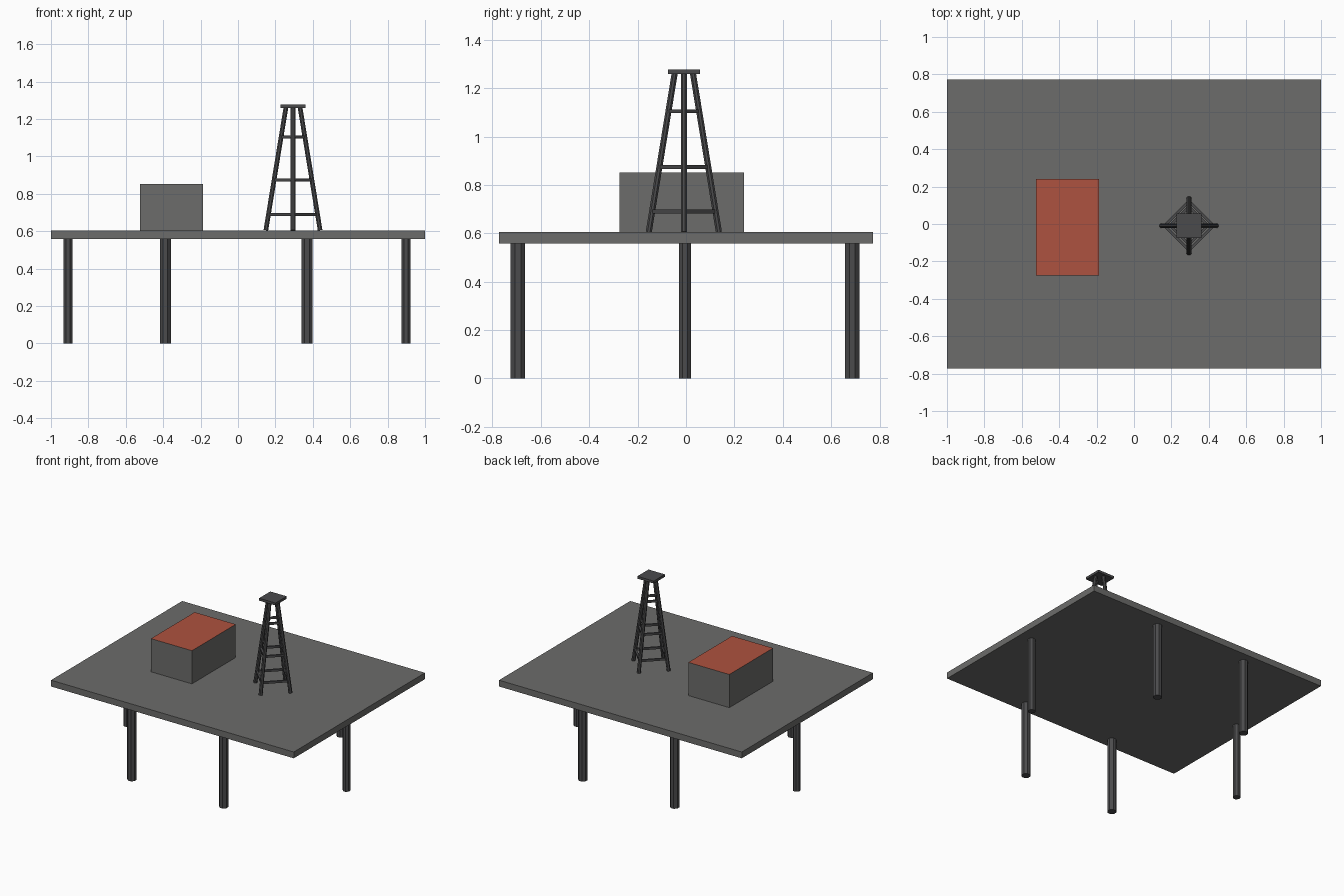
import bpy, bmesh, math
from mathutils import Vector

default = bpy.data.objects.get("Cube")
if default:
    bpy.data.objects.remove(default, do_unlink=True)


def material(name, r, g, b):
    m = bpy.data.materials.new(name)
    m.use_nodes = True
    m.diffuse_color = (r, g, b, 1)
    m.node_tree.nodes["Principled BSDF"].inputs["Base Color"].default_value = (r, g, b, 1)
    return m


GREY = material("concrete grey", 0.15, 0.15, 0.145)
DARK = material("dark steel", 0.07, 0.07, 0.073)
RED = material("rust red", 0.42, 0.085, 0.05)


def finish(bm, name, *mats):
    mesh = bpy.data.meshes.new(name)
    bm.normal_update()
    bm.to_mesh(mesh)
    bm.free()
    for m in mats:
        mesh.materials.append(m)
    ob = bpy.data.objects.new(name, mesh)
    bpy.context.collection.objects.link(ob)
    return ob


def box(name, lo, hi, *mats):
    """Axis-aligned box; a second material goes on the top face."""
    bm = bmesh.new()
    bmesh.ops.create_cube(bm, size=1)
    for v in bm.verts:
        v.co = [(a + b) / 2 + c * (b - a) for a, b, c in zip(lo, hi, v.co)]
    bm.normal_update()
    if len(mats) > 1:
        for f in bm.faces:
            f.material_index = int(f.normal.z > 0.9)
    return finish(bm, name, *mats)


def bar(bm, a, b, radius, sides):
    """Straight prism from a to b with flat sides facing the axes."""
    a, b = Vector(a), Vector(b)
    d = b - a
    made = bmesh.ops.create_cone(bm, cap_ends=True, segments=sides, radius1=radius,
                                 radius2=radius, depth=d.length)["verts"]
    turn = Vector((0, 0, 1)).rotation_difference(d).to_matrix()
    spin = math.pi / sides
    for v in made:
        x, y, z = v.co
        v.co = turn @ Vector((x * math.cos(spin) - y * math.sin(spin),
                              x * math.sin(spin) + y * math.cos(spin), z)) + (a + b) / 2


# Deck and its support columns
DECK_LOW, DECK_TOP = 0.558, 0.605
box("deck", (-1, -0.772, DECK_LOW), (1, 0.772, DECK_TOP), GREY)

columns = [(x, y, 0.032) for x in (-0.388, 0.369) for y in (-0.695, 0.687)]
columns += [(x, -0.005, 0.027) for x in (-0.909, 0.898)]
for i, (x, y, r) in enumerate(columns):
    bm = bmesh.new()
    bar(bm, (x, y, 0), (x, y, DECK_LOW), r, 8)
    finish(bm, f"support_column_{i + 1}", DARK)

# Cabin with a red roof
box("cabin", (-0.525, -0.275, DECK_TOP), (-0.187, 0.24, 0.852), GREY, RED)

# Tapered lattice tower
CX, CY, TOWER_TOP = 0.294, -0.009, 1.26
DIRS = [(1, 0), (0, 1), (-1, 0), (0, -1)]


def leg_point(d, z):
    r = 0.145 + (0.038 - 0.145) * (z - DECK_TOP) / (TOWER_TOP - DECK_TOP)
    return Vector((CX + d[0] * r, CY + d[1] * r, z))


for i, d in enumerate(DIRS):
    bm = bmesh.new()
    bar(bm, leg_point(d, DECK_TOP), leg_point(d, TOWER_TOP), 0.0135, 8)
    finish(bm, f"tower_leg_{i + 1}", DARK)

# Square brace rings around the tower
for i, z in enumerate((0.69, 0.874, 1.104)):
    bm = bmesh.new()
    for d, e in zip(DIRS, DIRS[1:] + DIRS[:1]):
        a, b = leg_point(d, z), leg_point(e, z)
        extra = (b - a).normalized() * 0.007
        mid = (a + b) / 2
        along = (b - a + 2 * extra) / 2
        side = along.cross(Vector((0, 0, 1))).normalized() * 0.007
        up = Vector((0, 0, 0.0075))
        made = bmesh.ops.create_cube(bm, size=2)["verts"]
        for v in made:
            x, y, h = v.co
            v.co = mid + along * x - side * y + up * h
    bmesh.ops.recalc_face_normals(bm, faces=bm.faces)
    finish(bm, f"tower_brace_{i + 1}", DARK)

box("tower_platform", (0.226, -0.074, 1.259), (0.361, 0.057, 1.277), DARK)
